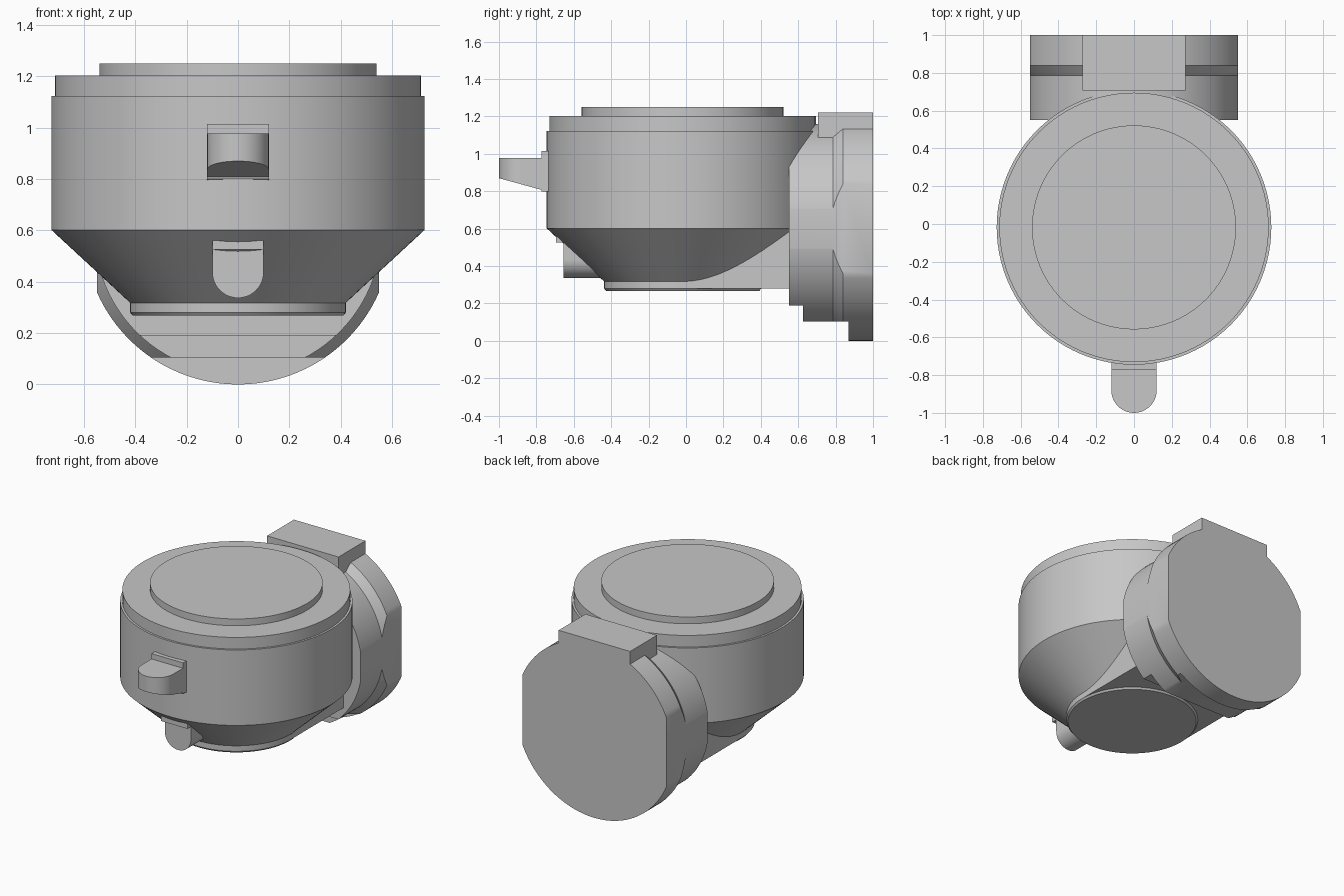
import bpy, bmesh, math
from mathutils import Vector

cube = bpy.data.objects.get("Cube")
if cube:
    bpy.data.objects.remove(cube, do_unlink=True)

grey = bpy.data.materials.new("plain grey")
grey.use_nodes = True
tone = (0.57, 0.57, 0.57, 1)
grey.diffuse_color = tone
grey.node_tree.nodes["Principled BSDF"].inputs["Base Color"].default_value = tone


def finish(name, bm, cuts=()):
    """Trim by planes (point, outward normal), cap, and make an object."""
    for point, normal in cuts:
        geom = bm.verts[:] + bm.edges[:] + bm.faces[:]
        cut = bmesh.ops.bisect_plane(bm, geom=geom, plane_co=point, plane_no=normal,
                                     clear_outer=True)
        edges = [e for e in cut["geom_cut"] if isinstance(e, bmesh.types.BMEdge)]
        bmesh.ops.contextual_create(bm, geom=edges)
    bmesh.ops.recalc_face_normals(bm, faces=bm.faces[:])
    mesh = bpy.data.meshes.new(name)
    bm.to_mesh(mesh)
    bm.free()
    mesh.materials.append(grey)
    obj = bpy.data.objects.new(name, mesh)
    bpy.context.collection.objects.link(obj)
    return obj


def smooth(obj):
    bpy.ops.object.select_all(action="DESELECT")
    obj.select_set(True)
    bpy.context.view_layer.objects.active = obj
    bpy.ops.object.shade_smooth_by_angle(angle=math.radians(30))


def turned(name, profile, centre, along_y=False, cuts=(), sides=96):
    """Solid of revolution from (radius, position) pairs."""
    bm = bmesh.new()
    rings = []
    for r, h in profile:
        ring = []
        for i in range(sides):
            a = math.tau * i / sides
            u, v = r * math.cos(a), r * math.sin(a)
            p = Vector((u, h, v)) if along_y else Vector((u, v, h))
            ring.append(bm.verts.new(p + Vector(centre)))
        rings.append(ring)
    for low, high in zip(rings, rings[1:]):
        for i in range(sides):
            j = (i + 1) % sides
            bm.faces.new((low[i], low[j], high[j], high[i]))
    bm.faces.new(rings[0])
    bm.faces.new(rings[-1])
    return finish(name, bm, cuts)


def prism(name, outline, sweep, cuts=()):
    """Outline of 3D points swept along a vector."""
    bm = bmesh.new()
    face = bm.faces.new([bm.verts.new(p) for p in outline])
    out = bmesh.ops.extrude_face_region(bm, geom=[face])
    moved = [v for v in out["geom"] if isinstance(v, bmesh.types.BMVert)]
    bmesh.ops.translate(bm, verts=moved, vec=sweep)
    return finish(name, bm, cuts)


def box(name, half_width, y, z):
    w = half_width
    return prism(name, [(-w, y[0], z[0]), (w, y[0], z[0]), (w, y[1], z[0]), (-w, y[1], z[0])],
                 (0, 0, z[1] - z[0]))


def tongue(radius, tip, root):
    """Flat outline with a half-round end, as (across, along) pairs."""
    arc = [math.pi * i / 24 for i in range(25)]
    pts = [(radius * math.cos(a), tip + radius - radius * math.sin(a)) for a in arc]
    return [(radius, root)] + pts + [(-radius, root)]


# Main housing: foot, funnel, drum, lid and raised cap
housing = turned("housing", [(0.41, 0.268), (0.42, 0.28), (0.42, 0.318), (0.727, 0.602),
                             (0.727, 1.123), (0.713, 1.123), (0.713, 1.203),
                             (0.54, 1.203), (0.54, 1.25)], (0, -0.018, 0))
smooth(housing)

# Neck joining the housing to the rear mount
box("neck", 0.42, (-0.01, 0.57), (0.28, 0.64))

# Rear mount: stepped disc with flat sides
mount = turned("rear_mount", [(0.56, 0.55), (0.56, 0.785), (0.6, 0.84), (0.6, 1.0)],
               (0, 0, 0.6), along_y=True,
               cuts=[((s * 0.55, 0, 0), (s, 0, 0)) for s in (-1, 1)])

# Stepped underside of the mount
steps = [(0.4, 0.19), (0.625, 0.19), (0.625, 0.105), (0.87, 0.105), (0.87, -0.2), (0.4, -0.2)]
cutter = prism("step_cutter", [(-1, y, z) for y, z in steps], (2, 0, 0))
cutter.hide_render = True
mod = mount.modifiers.new("steps", "BOOLEAN")
mod.operation = "DIFFERENCE"
mod.solver = "EXACT"
mod.object = cutter
bpy.context.view_layer.objects.active = mount
bpy.ops.object.modifier_apply(modifier=mod.name)
bpy.data.objects.remove(cutter, do_unlink=True)
smooth(mount)

# Block on top of the mount
box("mount_block", 0.273, (0.707, 1.0), (1.05, 1.222))

# Front latch: rounded tab with a sloping underside, and its back plate
latch = prism("front_latch", [(x, y, 0.78) for x, y in tongue(0.12, -1.0, -0.68)], (0, 0, 0.198),
              cuts=[((0, -1.0, 0.87), (0, -0.07, -0.255))])
smooth(latch)
box("latch_plate", 0.12, (-0.772, -0.68), (0.8, 1.015))

# Lower catch: upright rounded tab under a thin ledge
catch = prism("lower_catch", [(x, -0.655, z) for x, z in tongue(0.1, 0.337, 0.53)], (0, 0.26, 0))
smooth(catch)
box("catch_ledge", 0.1, (-0.695, -0.6), (0.525, 0.56))
